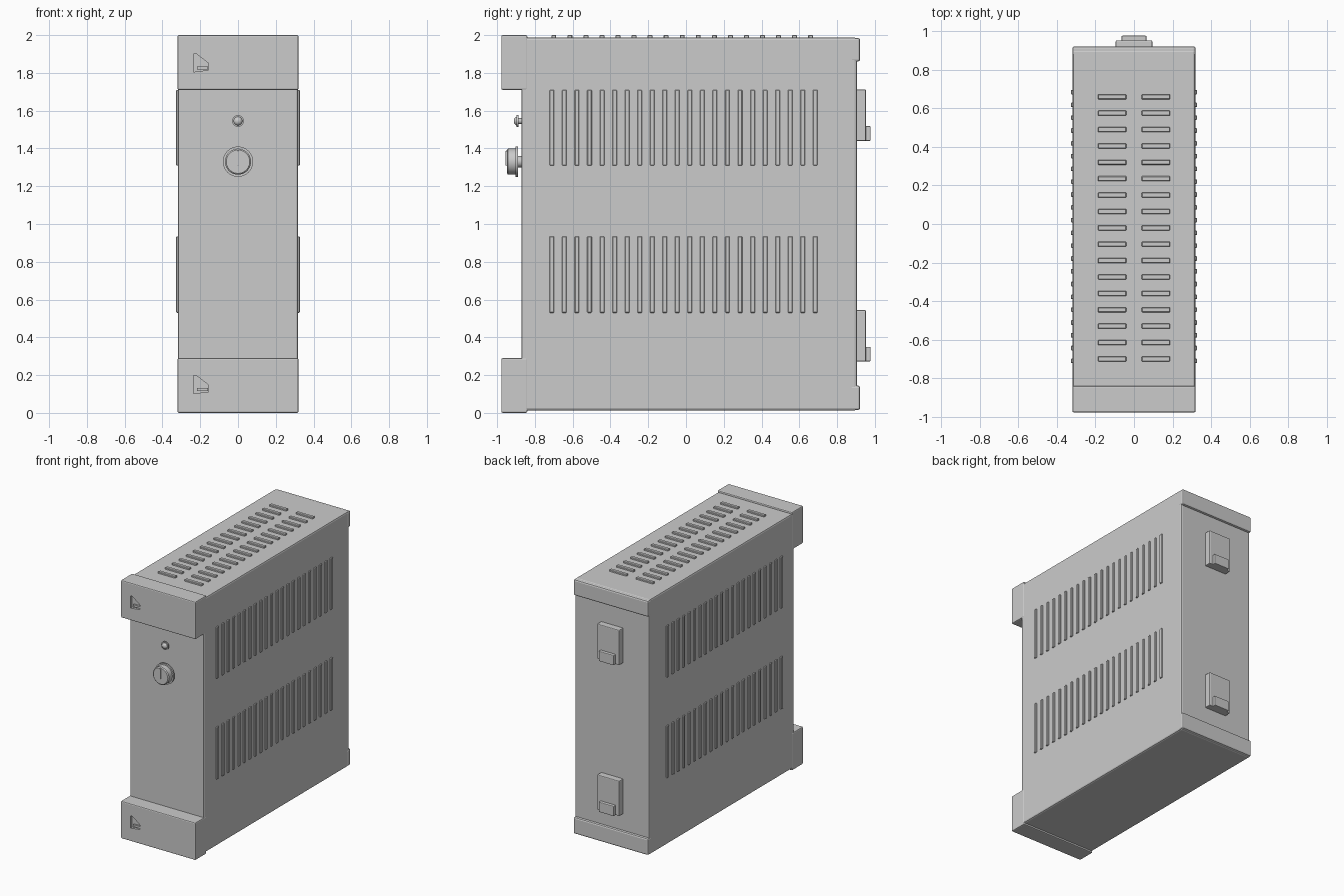
import bpy, bmesh, math
from mathutils import Matrix, Vector

if "Cube" in bpy.data.objects:
    bpy.data.objects.remove(bpy.data.objects["Cube"])

grey = bpy.data.materials.new("enclosure grey")
grey.diffuse_color = (0.6, 0.6, 0.6, 1)
grey.use_nodes = True
grey.node_tree.nodes["Principled BSDF"].inputs["Base Color"].default_value = grey.diffuse_color


def finish(name, bm, bevel=0.0, segments=2):
    bmesh.ops.recalc_face_normals(bm, faces=bm.faces[:])
    mesh = bpy.data.meshes.new(name)
    bm.to_mesh(mesh)
    bm.free()
    mesh.materials.append(grey)
    ob = bpy.data.objects.new(name, mesh)
    bpy.context.collection.objects.link(ob)
    if bevel:
        m = ob.modifiers.new("soft edges", 'BEVEL')
        m.width, m.segments, m.limit_method = bevel, segments, 'ANGLE'
    return ob


def add_box(bm, lo, hi):
    lo, hi = Vector(lo), Vector(hi)
    mat = Matrix.Translation((lo + hi) / 2) @ Matrix.Diagonal((*(hi - lo), 1))
    bmesh.ops.create_cube(bm, size=1, matrix=mat)


def box(name, lo, hi, bevel=0.0):
    bm = bmesh.new()
    add_box(bm, lo, hi)
    return finish(name, bm, bevel)


def prism(name, outline, y0, y1):
    """Extrude an x-z outline along y."""
    bm = bmesh.new()
    face = bm.faces.new([bm.verts.new((x, y0, z)) for x, z in outline])
    new = bmesh.ops.extrude_face_region(bm, geom=[face])["geom"]
    bmesh.ops.translate(bm, vec=(0, y1 - y0, 0),
                        verts=[v for v in new if isinstance(v, bmesh.types.BMVert)])
    return finish(name, bm)


def turned(name, profile, z, sides=40):
    """Revolve (radius, y) points about a front-facing axis at height z."""
    bm = bmesh.new()
    vs = [bm.verts.new((r, y, z)) for r, y in profile]
    edges = [bm.edges.new(p) for p in zip(vs, vs[1:])]
    bmesh.ops.spin(bm, geom=vs + edges, cent=(0, 0, z), axis=(0, 1, 0),
                   angle=2 * math.pi, steps=sides, use_duplicate=False)
    bmesh.ops.remove_doubles(bm, verts=bm.verts[:], dist=0.0002)
    ob = finish(name, bm)
    bpy.ops.object.select_all(action='DESELECT')
    ob.select_set(True)
    bpy.context.view_layer.objects.active = ob
    bpy.ops.object.shade_smooth_by_angle(angle=math.radians(35))
    return ob


def cut(target, cutter):
    m = target.modifiers.new("recess", 'BOOLEAN')
    m.object, m.operation, m.solver = cutter, 'DIFFERENCE', 'EXACT'
    cutter.hide_render = True
    cutter.hide_set(True)


# Main case
box("case", (-0.318, -0.872, 0.013), (0.318, 0.905, 1.987), 0.012)

# Front end caps, each with a small wedge-shaped recess
for label, z0, z1, base in (("upper", 1.71, 2.0, 1.805), ("lower", 0.0, 0.29, 0.102)):
    cap = box(label + "_front_cap", (-0.32, -0.978, z0), (0.32, -0.84, z1), 0.008)
    outline = [(-0.236, base), (-0.155, base + 0.01), (-0.155, base + 0.045),
               (-0.22, base + 0.095), (-0.236, base + 0.095)]
    cut(cap, prism(label + "_recess_cutter", outline, -1.0, -0.958))
    box(label + "_recess_step", (-0.218, -0.972, base + 0.014),
        (-0.158, -0.955, base + 0.03))

# Rear end caps
for label, z0, z1 in (("upper", 1.86, 1.985), ("lower", 0.015, 0.145)):
    box(label + "_rear_cap", (-0.32, 0.87, z0), (0.32, 0.922, z1), 0.012)

# Raised slats on both sides, in two banks
for label, z0, z1 in (("upper", 1.31, 1.71), ("lower", 0.53, 0.935)):
    bm = bmesh.new()
    for side in (-1, 1):
        a, b = sorted((side * 0.31, side * 0.327))
        for i in range(22):
            y = -0.71 + i * 0.0664
            add_box(bm, (a, y - 0.012, z0), (b, y + 0.012, z1))
    finish(label + "_side_slats", bm, 0.003, 1)

# Two columns of raised slats on top
bm = bmesh.new()
for i in range(17):
    y = -0.70 + i * 0.085
    for x0, x1 in ((-0.187, -0.04), (0.04, 0.187)):
        add_box(bm, (x0, y - 0.013, 1.97), (x1, y + 0.013, 2.0))
finish("top_slats", bm, 0.003, 1)

# Control knob with flange, pointer and hidden shaft
turned("knob", [(0, -0.948), (0.062, -0.948), (0.069, -0.942), (0.069, -0.902),
                (0.08, -0.902), (0.08, -0.889), (0.03, -0.889), (0.03, -0.86), (0, -0.86)], 1.33)
box("knob_pointer", (-0.005, -0.955, 1.31), (0.005, -0.94, 1.388), 0.002)

# Indicator lamp
turned("indicator_lamp", [(0, -0.912), (0.012, -0.910), (0.021, -0.902), (0.023, -0.897),
                          (0.031, -0.897), (0.031, -0.886), (0.015, -0.886),
                          (0.015, -0.86), (0, -0.86)], 1.545, 28)

# Rear mounting clips with hooks
for label, z0 in (("upper", 1.44), ("lower", 0.272)):
    box(label + "_clip", (-0.095, 0.89, z0), (0.095, 0.953, z0 + 0.272), 0.006)
    box(label + "_clip_hook", (-0.065, 0.94, z0), (0.065, 0.977, z0 + 0.078), 0.005)
